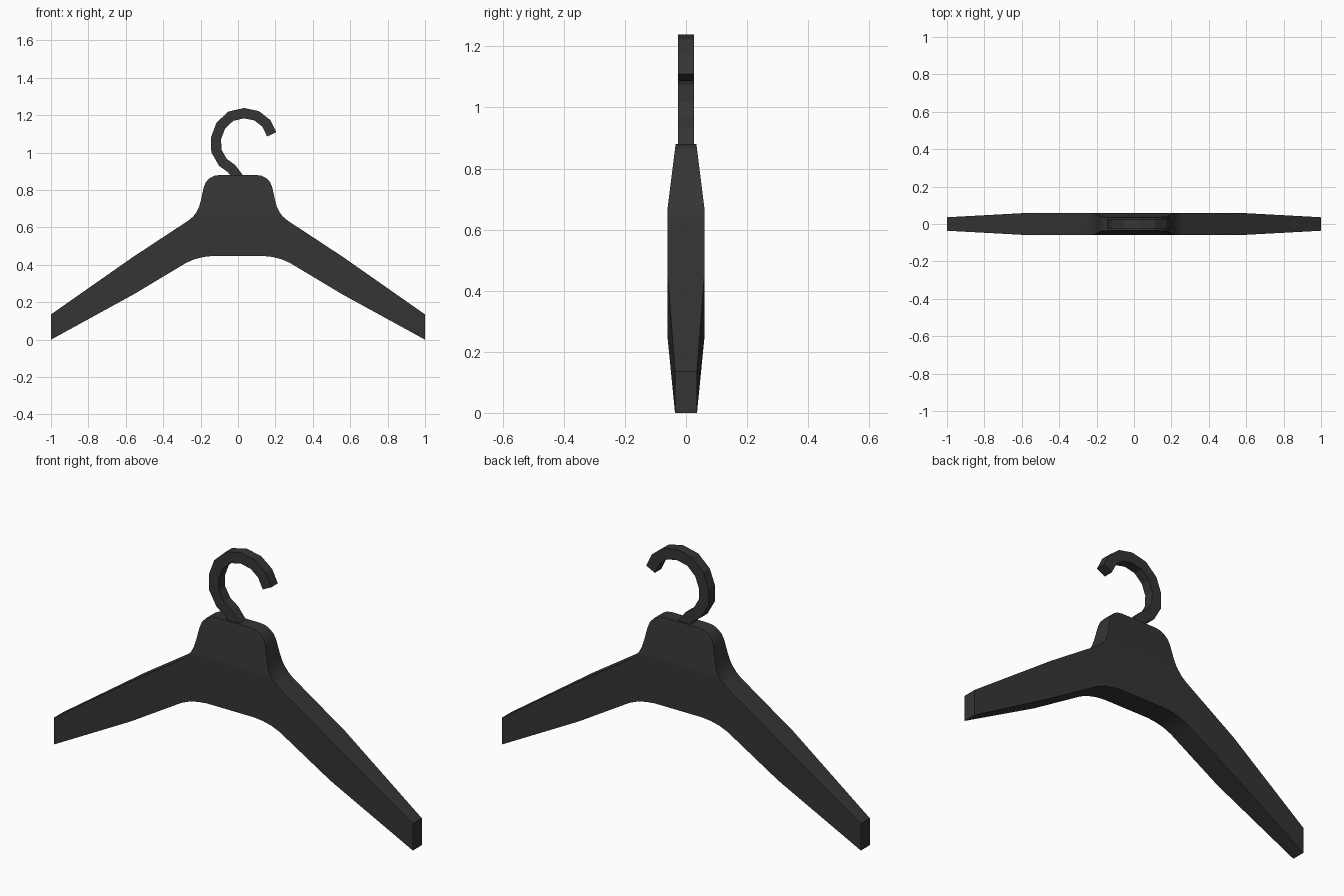
import bpy, bmesh, math
from mathutils import Vector

if "Cube" in bpy.data.objects:
    bpy.data.objects.remove(bpy.data.objects["Cube"])

mat = bpy.data.materials.new("dark_plastic")
mat.diffuse_color = (0.035, 0.035, 0.035, 1)
mat.use_nodes = True
mat.node_tree.nodes["Principled BSDF"].inputs["Base Color"].default_value = mat.diffuse_color


def finish(bm, name, angle):
    bmesh.ops.recalc_face_normals(bm, faces=bm.faces)
    me = bpy.data.meshes.new(name)
    bm.to_mesh(me)
    bm.free()
    ob = bpy.data.objects.new(name, me)
    bpy.context.collection.objects.link(ob)
    me.materials.append(mat)
    bpy.ops.object.select_all(action='DESELECT')
    bpy.context.view_layer.objects.active = ob
    ob.select_set(True)
    bpy.ops.object.shade_smooth_by_angle(angle=math.radians(angle))


# Body: half outline from top centre round to bottom centre, mirrored
half = [(0.10, 0.88), (0.128, 0.876), (0.152, 0.863), (0.172, 0.842), (0.184, 0.812),
        (0.197, 0.75), (0.208, 0.71), (0.22, 0.685), (0.239, 0.659), (0.268, 0.635),
        (0.557, 0.445), (1.0, 0.135), (1.0, 0.0), (0.557, 0.243),
        (0.315, 0.388), (0.275, 0.412), (0.23, 0.431), (0.18, 0.443), (0.13, 0.448)]
outline = half + [(-x, z) for x, z in reversed(half)]
bm = bmesh.new()
face = bm.faces.new([bm.verts.new((x, -0.5, z)) for x, z in outline])
ext = bmesh.ops.extrude_face_region(bm, geom=[face], use_keep_orig=True)
for v in ext["geom"]:
    if isinstance(v, bmesh.types.BMVert):
        v.co.y = 0.5

# Cut where the taper starts, then thin towards the arm ends and the neck
for co, no in (((0.557, 0, 0), (1, 0, 0)), ((-0.557, 0, 0), (1, 0, 0)), ((0, 0, 0.672), (0, 0, 1))):
    bmesh.ops.bisect_plane(bm, geom=bm.verts[:] + bm.edges[:] + bm.faces[:],
                           plane_co=co, plane_no=no, dist=1e-4)
for v in bm.verts:
    arm = max(0, (abs(v.co.x) - 0.557) / 0.443)
    neck = max(0, (v.co.z - 0.672) / 0.208)
    v.co.y = math.copysign(0.06 - 0.024 * arm - 0.026 * neck, v.co.y)
finish(bm, "hanger_body", 30)

# Hook: rectangular section swept along a faceted path with mitred joints
path = [Vector(p) for p in (
    (0.18, 1.098), (0.151, 1.157), (0.10, 1.197), (0.033, 1.211), (-0.038, 1.195),
    (-0.092, 1.145), (-0.117, 1.078), (-0.116, 1.01), (-0.081, 0.948),
    (-0.035, 0.915), (-0.004, 0.875), (0.02, 0.835))]
W, D = 0.027, 0.0255
bm = bmesh.new()
rings = []
for i, p in enumerate(path):
    a = (p - path[i - 1]).normalized() if i else (path[1] - p).normalized()
    b = (path[i + 1] - p).normalized() if i < len(path) - 1 else a
    t = (a + b).normalized()
    off = Vector((-t.y, t.x)) * W / t.dot(a)
    rings.append([bm.verts.new((p.x + s * off.x, y, p.y + s * off.y))
                  for s, y in ((1, -D), (1, D), (-1, D), (-1, -D))])
for r, q in zip(rings, rings[1:]):
    for k in range(4):
        bm.faces.new((r[k], r[(k + 1) % 4], q[(k + 1) % 4], q[k]))
bm.faces.new(rings[0])
bm.faces.new(rings[-1])
finish(bm, "hook", 5)
